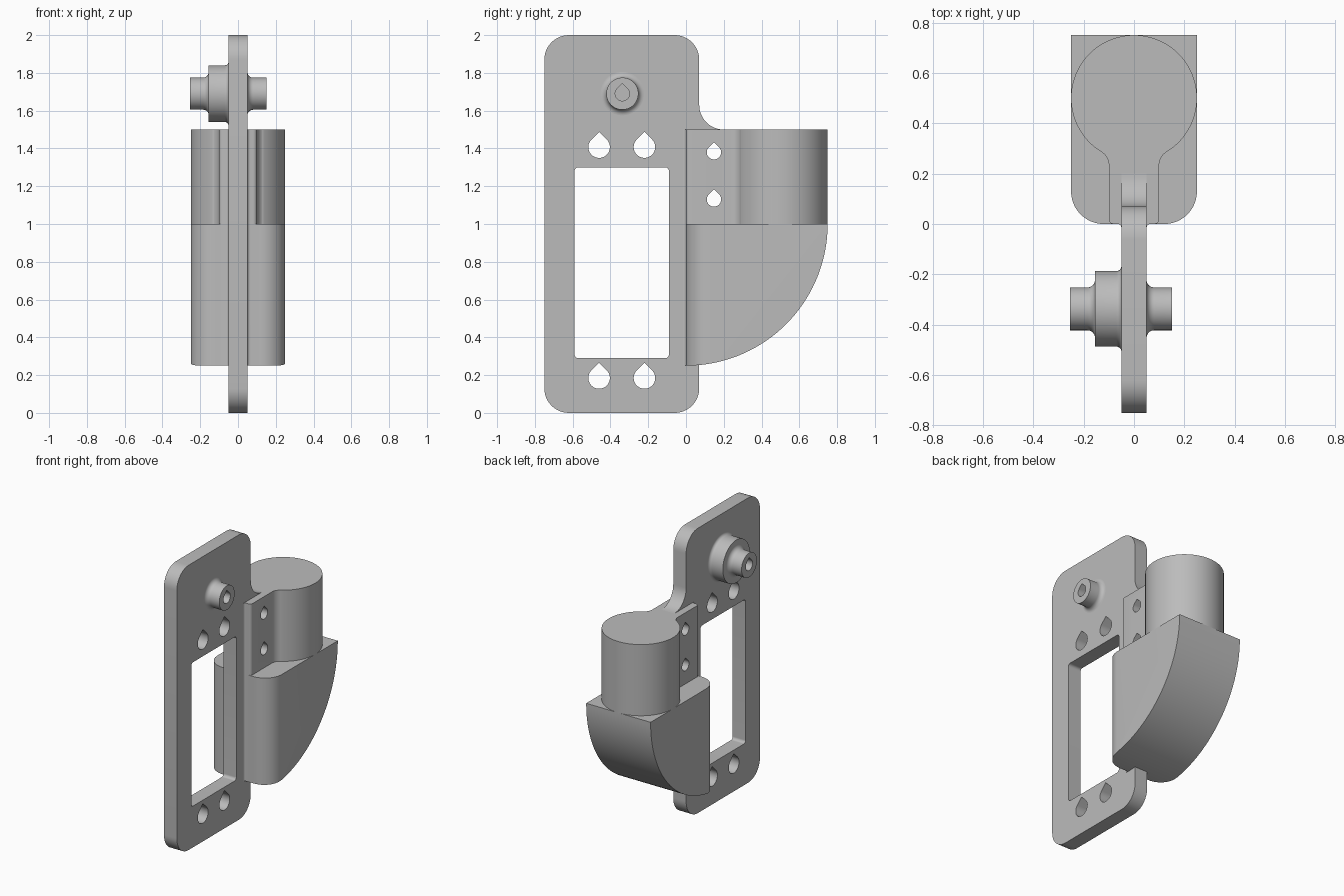
import bpy, bmesh
from math import sin, cos, radians, pi
from mathutils import Matrix

if "Cube" in bpy.data.objects:
    bpy.data.objects.remove(bpy.data.objects["Cube"])

grey = bpy.data.materials.new("plain grey")
grey.use_nodes = True
colour = (0.5, 0.5, 0.5, 1)
grey.diffuse_color = colour
grey.node_tree.nodes["Principled BSDF"].inputs["Base Color"].default_value = colour


def arc(cx, cy, r, start, end, n=12):
    angles = [radians(start + (end - start) * i / n) for i in range(n + 1)]
    return [(cx + r * cos(a), cy + r * sin(a)) for a in angles]


def teardrop(cx, cy, r):
    return arc(cx, cy, r, 135, 405, 36) + [(cx, cy + r * 2 ** 0.5)]


def rounded_rect(x0, y0, x1, y1, r):
    return (arc(x1 - r, y0 + r, r, -90, 0) + arc(x1 - r, y1 - r, r, 0, 90)
            + arc(x0 + r, y1 - r, r, 90, 180) + arc(x0 + r, y0 + r, r, 180, 270))


def mirrored(half):
    return half + [(-x, y) for x, y in reversed(half) if abs(x) > 1e-5]


def add_object(name, bm):
    mesh = bpy.data.meshes.new(name)
    bmesh.ops.remove_doubles(bm, verts=bm.verts, dist=1e-5)
    bmesh.ops.recalc_face_normals(bm, faces=bm.faces)
    bm.to_mesh(mesh)
    bm.free()
    mesh.materials.clear()
    mesh.materials.append(grey)
    obj = bpy.data.objects.new(name, mesh)
    bpy.context.collection.objects.link(obj)
    return obj


def extrude(name, loops, lo, hi, along="z"):
    """Fill an outline (further loops are holes) and extrude it along an axis."""
    curve = bpy.data.curves.new(name, "CURVE")
    curve.dimensions = "2D"
    curve.fill_mode = "BOTH"
    curve.extrude = (hi - lo) / 2
    for loop in loops:
        spline = curve.splines.new("POLY")
        spline.points.add(len(loop) - 1)
        for point, (a, b) in zip(spline.points, loop):
            point.co = (a, b, 0, 1)
        spline.use_cyclic_u = True
    temp = bpy.data.objects.new(name + " outline", curve)
    bpy.context.collection.objects.link(temp)
    mesh = temp.to_mesh()
    bm = bmesh.new()
    bm.from_mesh(mesh)
    temp.to_mesh_clear()
    bpy.data.objects.remove(temp)
    bm.transform(Matrix.Translation((0, 0, (lo + hi) / 2)))
    if along == "x":
        bm.transform(Matrix(((0, 0, 1, 0), (1, 0, 0, 0), (0, 1, 0, 0), (0, 0, 0, 1))))
    return add_object(name, bm)


def boolean(obj, cutter, operation="DIFFERENCE"):
    mod = obj.modifiers.new("cut", "BOOLEAN")
    mod.operation, mod.object, mod.solver = operation, cutter, "EXACT"
    bpy.context.view_layer.update()
    result = obj.evaluated_get(bpy.context.evaluated_depsgraph_get())
    mesh = bpy.data.meshes.new_from_object(result)
    obj.modifiers.clear()
    obj.data = mesh
    bpy.data.objects.remove(cutter)


# Upright plate with window and teardrop screw holes
outline = (arc(-0.62, 0.13, 0.13, 180, 270) + arc(-0.06, 0.13, 0.13, 270, 360)
           + [(0.07, 1.49), (0.2, 1.49)] + arc(0.2, 1.63, 0.13, 270, 180)
           + arc(-0.06, 1.87, 0.13, 0, 90) + arc(-0.62, 1.87, 0.13, 90, 180))
window = rounded_rect(-0.59, 0.29, -0.09, 1.3, 0.02)
holes = [teardrop(y, z, 0.057) for y in (-0.46, -0.22) for z in (0.185, 1.407)]
plate = extrude("mounting_plate", [outline, window] + holes, -0.05, 0.05, "x")

# Stepped round boss through the plate, with a blind hole in each end
profile = ([(-0.255, 0), (-0.255, 0.085)] + arc(-0.185, 0.115, 0.03, 270, 360, 8)
           + [(-0.155, 0.15)] + arc(-0.07, 0.17, 0.02, 270, 360, 8)
           + arc(0.08, 0.115, 0.03, 180, 270, 8) + [(0.15, 0.085), (0.15, 0)])
bm = bmesh.new()
verts = [bm.verts.new((x, 0, r)) for x, r in profile]
edges = [bm.edges.new(pair) for pair in zip(verts, verts[1:])]
bmesh.ops.spin(bm, geom=verts + edges, cent=(0, 0, 0), axis=(1, 0, 0),
               angle=2 * pi, steps=64)
bmesh.ops.translate(bm, verts=bm.verts, vec=(0, -0.337, 1.69))
boss = add_object("pivot_boss", bm)
for lo, hi in ((-0.3, -0.16), (0.06, 0.2)):
    boolean(boss, extrude("boss hole", [teardrop(-0.337, 1.69, 0.038)], lo, hi, "x"))

# Small fillet joining the blocks to the plate
root = [(0.05, -0.015)] + arc(0.065, -0.015, 0.015, 180, 90, 5)

# Upper cylinder with a neck, drilled twice
half = (root + arc(0.08, 0.02, 0.02, -90, 0, 6) + arc(0.16, 0.2345, 0.06, 180, 121, 10)
        + arc(0, 0.5, 0.25, -58.9, 90, 48))
post = extrude("upper_post", [mirrored(half)], 0.99, 1.5)
for z in (1.13, 1.38):
    boolean(post, extrude("neck hole", [teardrop(0.148, z, 0.038)], -0.4, 0.4, "x"))

# Lower block, rounded in plan and curved under at the back
half = root + arc(0.12, 0.13, 0.13, -90, 0) + [(0.25, 0.75)]
block = extrude("lower_block", [mirrored(half)], 0.1, 1)
side = [(-0.1, 1.1), (-0.1, 0.25)] + arc(0, 1, 0.75, 270, 360, 48) + [(0.76, 1.1)]
boolean(block, extrude("block side", [side], -0.5, 0.5, "x"), "INTERSECT")

# Smooth the curved faces, keep edges sharp
bpy.ops.object.select_all(action="DESELECT")
for obj in (plate, boss, post, block):
    obj.select_set(True)
    bpy.context.view_layer.objects.active = obj
bpy.ops.object.shade_smooth_by_angle(angle=radians(30))
